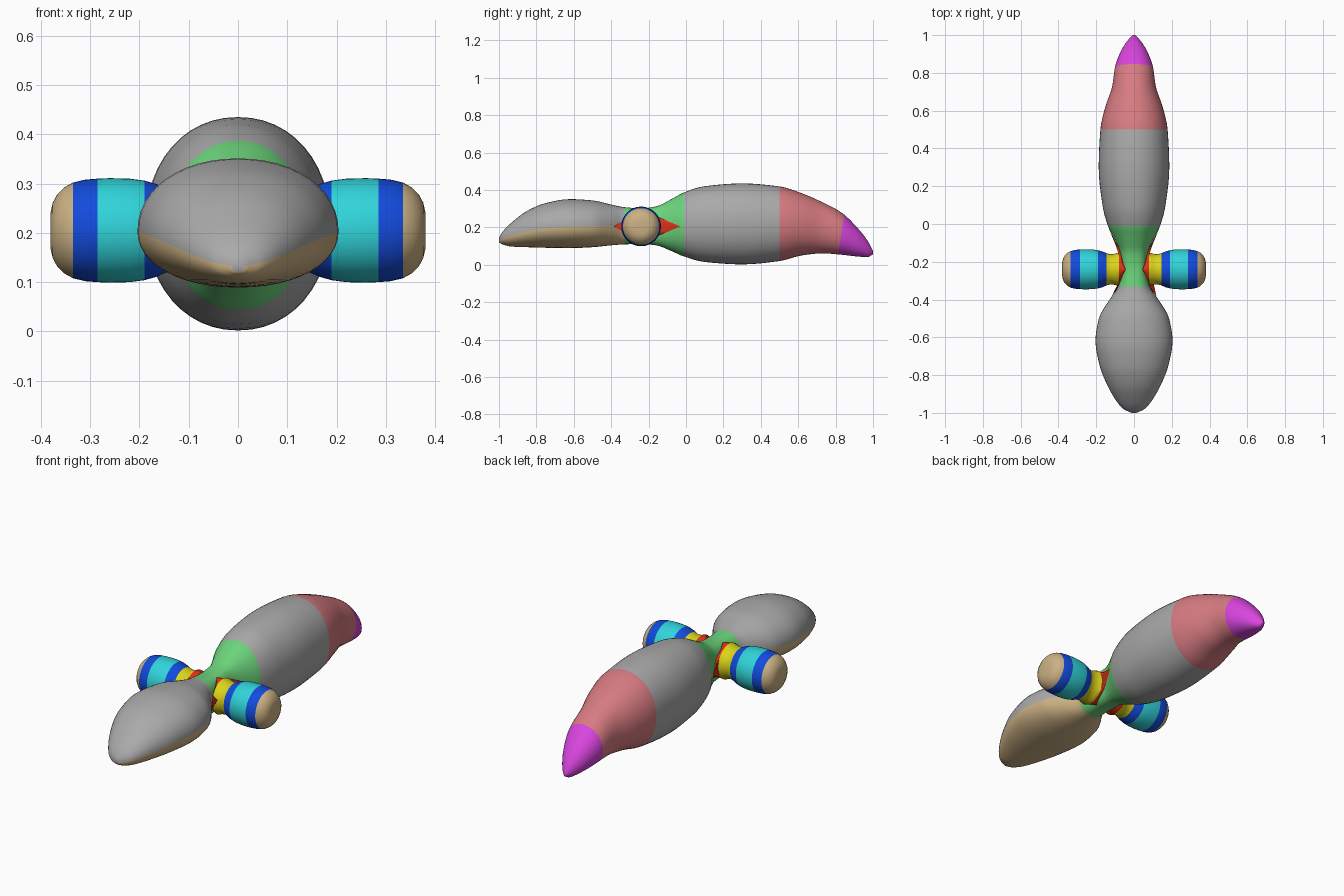
import bpy, bmesh, math

if "Cube" in bpy.data.objects:
    bpy.data.objects.remove(bpy.data.objects["Cube"])

COLOURS = {
    "grey": (0.40, 0.40, 0.40), "tan": (0.60, 0.44, 0.23),
    "green": (0.15, 0.66, 0.20), "pink": (0.68, 0.20, 0.22),
    "magenta": (0.70, 0.06, 0.74), "red": (0.72, 0.03, 0.008),
    "yellow": (0.72, 0.66, 0.01), "blue": (0.006, 0.07, 0.72),
    "cyan": (0.03, 0.66, 0.70),
}
MATS = {}
for name, rgb in COLOURS.items():
    MATS[name] = bpy.data.materials.new(name)
    MATS[name].diffuse_color = (*rgb, 1)

# Body profile: y, half width, top z, bottom z, ridge z
PROFILE = [
    (-1.00, 0.012, 0.145, 0.120, 0.132), (-0.98, 0.055, 0.178, 0.108, 0.142),
    (-0.93, 0.098, 0.228, 0.097, 0.158), (-0.85, 0.143, 0.288, 0.094, 0.178),
    (-0.75, 0.182, 0.330, 0.091, 0.195), (-0.62, 0.204, 0.351, 0.089, 0.203),
    (-0.50, 0.186, 0.344, 0.094, 0.206), (-0.40, 0.129, 0.322, 0.104, 0.208),
    (-0.33, 0.084, 0.308, 0.109, 0.208), (-0.24, 0.068, 0.302, 0.111, 0.206),
    (-0.16, 0.072, 0.312, 0.104, 0.206), (-0.08, 0.103, 0.350, 0.074, 0.210),
    (-0.01, 0.138, 0.387, 0.044, 0.214), (0.10, 0.167, 0.420, 0.015, 0.218),
    (0.30, 0.187, 0.435, 0.002, 0.220), (0.50, 0.178, 0.419, 0.020, 0.220),
    (0.62, 0.152, 0.382, 0.050, 0.213), (0.73, 0.115, 0.334, 0.061, 0.195),
    (0.83, 0.101, 0.280, 0.054, 0.165), (0.91, 0.072, 0.205, 0.045, 0.123),
    (0.97, 0.035, 0.130, 0.041, 0.085), (1.00, 0.006, 0.074, 0.056, 0.065),
]


def monotone_curve(xs, ys):
    """Smooth interpolation without overshoot."""
    d = [(ys[i + 1] - ys[i]) / (xs[i + 1] - xs[i]) for i in range(len(xs) - 1)]
    m = [d[0]] + [2 * a * b / (a + b) if a * b > 0 else 0.0
                  for a, b in zip(d, d[1:])] + [d[-1]]

    def f(x):
        x = min(max(x, xs[0]), xs[-1])
        i = max(k for k in range(len(d)) if xs[k] <= x)
        h = xs[i + 1] - xs[i]
        t = (x - xs[i]) / h
        return ((1 + 2 * t) * (1 - t) ** 2 * ys[i] + t * (1 - t) ** 2 * h * m[i]
                + t * t * (3 - 2 * t) * ys[i + 1] + t * t * (t - 1) * h * m[i + 1])
    return f


cols = list(zip(*PROFILE))
width, top, bottom, ridge = [monotone_curve(cols[0], c) for c in cols[1:]]


def power(y):
    """Superellipse power: the neck has flatter sides."""
    return 2.1 + 0.9 * math.exp(-((y + 0.22) / 0.1) ** 2)


def spow(v, e):
    return math.copysign(abs(v) ** e, v)


def body_point(y, t):
    s = math.sin(t)
    y += 0.017 * s * math.exp(-((y - 0.82) / 0.09) ** 2)   # slanted tail-tip seam
    y = min(y, 1.0)
    e = 2 / power(y)
    z0 = ridge(y)
    h = top(y) - z0 if s > 0 else z0 - bottom(y)
    return (width(y) * spow(math.cos(t), e), y, z0 + h * spow(s, e))


def surface_x(y, z):
    """Half width of the body at a given y and z."""
    z0, n = ridge(y), power(y)
    h = top(y) - z0 if z > z0 else z0 - bottom(y)
    return width(y) * max(0.0, 1 - min(1, abs(z - z0) / h) ** n) ** (1 / n)


def loft(name, rings, colour_rule, palette):
    """Skin closed rings, cap both ends, colour by band and side index."""
    bm = bmesh.new()
    vr = [[bm.verts.new(p) for p in r] for r in rings]
    n = len(vr[0])
    for i in range(len(vr) - 1):
        for j in range(n):
            k = (j + 1) % n
            f = bm.faces.new((vr[i][j], vr[i][k], vr[i + 1][k], vr[i + 1][j]))
            f.material_index = palette.index(colour_rule(i, j))
    for i, band in ((0, 0), (-1, len(vr) - 2)):
        f = bm.faces.new(vr[i])
        f.material_index = palette.index(colour_rule(band, 0))
    bmesh.ops.recalc_face_normals(bm, faces=bm.faces)
    me = bpy.data.meshes.new(name)
    bm.to_mesh(me)
    bm.free()
    for c in palette:
        me.materials.append(MATS[c])
    ob = bpy.data.objects.new(name, me)
    bpy.context.collection.objects.link(ob)
    bpy.context.view_layer.objects.active = ob
    ob.select_set(True)
    bpy.ops.object.shade_smooth_by_angle(angle=math.radians(60))
    ob.select_set(False)
    return ob


# Body: head, neck, rear and tail in one smooth skin
SEG = 48
stations = []
for a, b in zip(cols[0], cols[0][1:]):
    stations += [a + (b - a) * k / 4 for k in range(4)]
stations.append(1.0)


def body_colour(i, j):
    y = (stations[i] + stations[i + 1]) / 2
    if y < -0.33:
        return "grey" if j < SEG // 2 else "tan"     # tan belly under the ridge
    for limit, c in ((-0.01, "green"), (0.50, "grey"), (0.83, "pink")):
        if y < limit:
            return c
    return "magenta"


loft("body", [[body_point(y, 2 * math.pi * j / SEG) for j in range(SEG)]
              for y in stations],
     body_colour, ["grey", "tan", "green", "pink", "magenta"])

# Side pods: turned about the x axis, flaring into the neck
CY, CZ = -0.24, 0.205
POD = [(0.080, 0.090, "yellow"), (0.095, 0.084, "yellow"), (0.115, 0.080, "yellow"),
       (0.130, 0.081, "yellow"), (0.145, 0.085, "blue"), (0.165, 0.094, "blue"),
       (0.190, 0.101, "cyan"), (0.220, 0.105, "cyan"), (0.260, 0.106, "cyan"),
       (0.285, 0.105, "blue"), (0.310, 0.103, "blue"), (0.335, 0.097, "tan"),
       (0.353, 0.087, "tan"), (0.367, 0.073, "tan"), (0.376, 0.056, "tan"),
       (0.380, 0.038, "tan")]


def flare_point(t):
    """Leaf-shaped edge of the red collar, lying on the body."""
    c, s = math.cos(t), math.sin(t)
    y = CY + (0.21 if c > 0 else 0.145) * spow(c, 2)
    z = CZ + 0.088 * spow(s, 2)
    return (surface_x(y, z) + 0.002, y, z)


for side, label in ((1, "right"), (-1, "left")):
    angles = [2 * math.pi * j / SEG for j in range(SEG)]
    rings = [[flare_point(t) for t in angles]]
    rings += [[(x, CY + r * math.cos(t), CZ + r * math.sin(t)) for t in angles]
              for x, r, _ in POD]
    rings = [[(side * x, y, z) for x, y, z in ring] for ring in rings]
    loft(label + "_pod", rings,
         lambda i, j: "red" if i == 0 else POD[i - 1][2],
         ["red", "yellow", "blue", "cyan", "tan"])

for m in bpy.data.materials:
    if m.users and not m.is_grease_pencil:
        m.use_nodes = True
        m.node_tree.nodes["Principled BSDF"].inputs["Base Color"].default_value = m.diffuse_color
